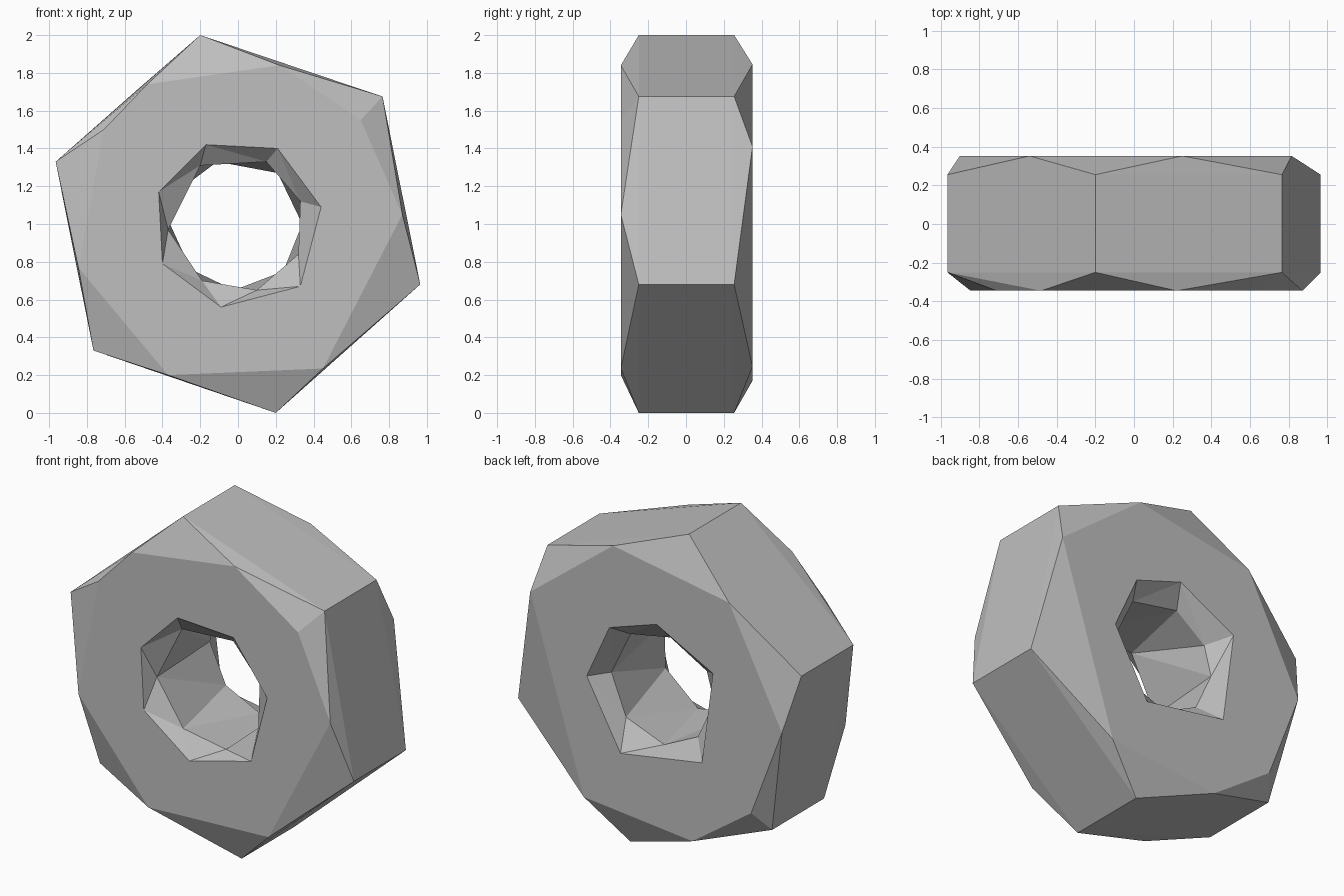
import bpy, bmesh, math

if "Cube" in bpy.data.objects:
    bpy.data.objects.remove(bpy.data.objects["Cube"])

# Hexagonal nut lying on edge: profiles are (x, z) points around the centre (0, 1)
hexagon = [(-0.2, 2.0), (0.765, 1.675), (0.965, 0.68),
           (0.2, 0.0), (-0.765, 0.33), (-0.965, 1.33)]
front_rim = [(0.22, 1.84), (0.65, 1.55), (0.87, 1.05), (0.45, 0.235),
             (-0.37, 0.2), (-0.845, 0.77), (-0.71, 1.5), (-0.48, 1.74)]
back_rim = [(0.25, 1.845), (0.815, 1.41), (0.45, 0.245), (-0.29, 0.17),
            (-0.69, 0.45), (-0.9, 1.0), (-0.54, 1.705)]
front_mouth = [(-0.17, 1.42), (0.21, 1.40), (0.44, 1.09), (0.33, 0.67),
               (-0.09, 0.56), (-0.4, 0.79), (-0.42, 1.17)]
front_bore = [(-0.2, 1.31), (0.15, 1.33), (0.33, 1.12), (0.32, 0.84),
              (0.1, 0.65), (-0.19, 0.70), (-0.37, 0.97)]
back_bore = [(-0.11, 1.33), (0.21, 1.27), (0.34, 1.0), (0.24, 0.75),
             (-0.02, 0.65), (-0.25, 0.76), (-0.36, 1.0), (-0.31, 1.18)]
back_mouth = [(0.275, 1.335), (-0.045, 1.44), (-0.43, 1.24),
              (-0.355, 0.67), (0.2, 0.58), (0.43, 0.995)]
Y_FRONT, Y_BACK = -0.345, 0.352

bm = bmesh.new()


def angle(v):
    return math.atan2(v.co.z - 1, v.co.x)


def ring(points, y):
    return [bm.verts.new((x, y, z)) for x, z in points]


def stitch(a, b):
    """Join two rings of any vertex count with triangles, by angle."""
    a, b = sorted(a, key=angle), sorted(b, key=angle)
    n, m = len(a), len(b)
    i = j = 0
    while i < n or j < m:
        na = math.inf if i == n else angle(a[(i + 1) % n]) + (2 * math.pi if i + 1 == n else 0)
        nb = math.inf if j == m else angle(b[(j + 1) % m]) + (2 * math.pi if j + 1 == m else 0)
        if na <= nb:
            bm.faces.new((a[i % n], b[j % m], a[(i + 1) % n]))
            i += 1
        else:
            bm.faces.new((a[i % n], b[j % m], b[(j + 1) % m]))
            j += 1


# Outer body: convex shell with chamfered corners, end caps opened
rim_f, rim_b = ring(front_rim, Y_FRONT), ring(back_rim, Y_BACK)
shell = ring(hexagon, -0.25) + ring(hexagon, 0.255) + rim_f + rim_b
bmesh.ops.convex_hull(bm, input=shell)
rims = set(rim_f), set(rim_b)
caps = [f for f in bm.faces if any(set(f.verts) <= r for r in rims)]
bmesh.ops.delete(bm, geom=caps, context='FACES_ONLY')

# End faces, countersinks and bore
rings = [rim_f, ring(front_mouth, Y_FRONT), ring(front_bore, -0.26),
         ring(back_bore, 0.24), ring(back_mouth, Y_BACK), rim_b]
for a, b in zip(rings, rings[1:]):
    stitch(a, b)
# remove edges left over inside the opened caps
bmesh.ops.delete(bm, geom=[e for e in bm.edges if not e.link_faces], context='EDGES')
bmesh.ops.recalc_face_normals(bm, faces=bm.faces[:])

mesh = bpy.data.meshes.new("hex_nut")
bm.to_mesh(mesh)
bm.free()
nut = bpy.data.objects.new("hex_nut", mesh)
bpy.context.collection.objects.link(nut)

steel = bpy.data.materials.new("grey_steel")
steel.diffuse_color = (0.52, 0.52, 0.52, 1)
steel.use_nodes = True
steel.node_tree.nodes["Principled BSDF"].inputs["Base Color"].default_value = steel.diffuse_color
mesh.materials.append(steel)
